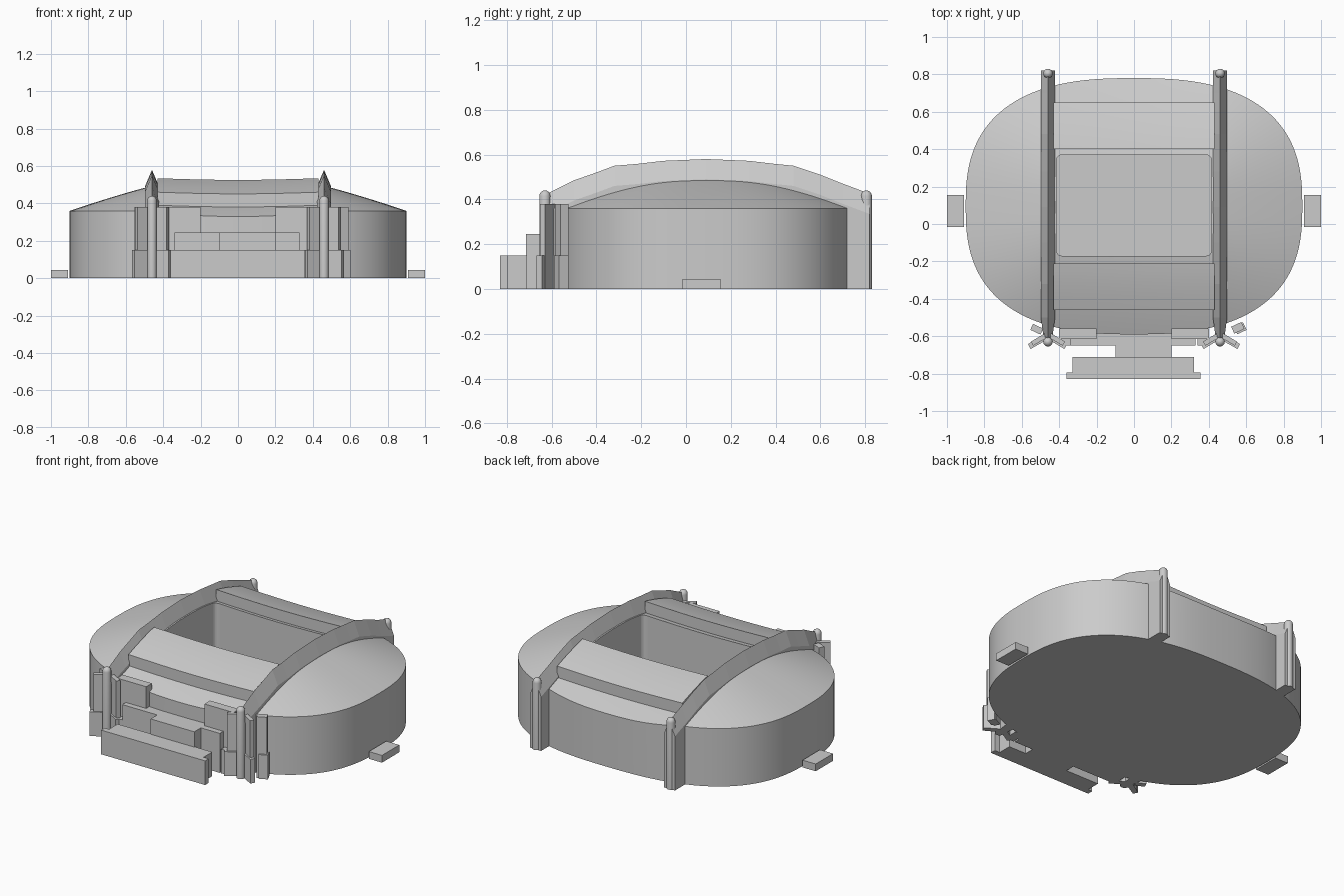
import bpy, bmesh, math
from mathutils import Matrix, Vector

if "Cube" in bpy.data.objects:
    bpy.data.objects.remove(bpy.data.objects["Cube"])

CY, RX, RY, N = 0.095, 0.90, 0.685, 2.6   # superellipse plan


def make(name, bm, smooth=None):
    bmesh.ops.recalc_face_normals(bm, faces=bm.faces)
    me = bpy.data.meshes.new(name)
    bm.to_mesh(me)
    bm.free()
    ob = bpy.data.objects.new(name, me)
    bpy.context.collection.objects.link(ob)
    if smooth:
        bpy.ops.object.select_all(action='DESELECT')
        ob.select_set(True)
        bpy.context.view_layer.objects.active = ob
        bpy.ops.object.shade_smooth_by_angle(angle=math.radians(smooth))
    return ob


def box(name, x0, x1, y0, y1, z0, z1, rot=0):
    bm = bmesh.new()
    c = Vector(((x0 + x1) / 2, (y0 + y1) / 2, (z0 + z1) / 2))
    m = Matrix.Translation(c) @ Matrix.Rotation(rot, 4, 'Z') @ Matrix.Diagonal((x1 - x0, y1 - y0, z1 - z0, 1))
    bmesh.ops.create_cube(bm, size=1, matrix=m)
    return make(name, bm)


def wall(name, a, b, t, h):
    # thin upright wall between two plan points
    cx, cy = (a[0] + b[0]) / 2, (a[1] + b[1]) / 2
    L = math.dist(a, b)
    return box(name, cx - L / 2, cx + L / 2, cy - t / 2, cy + t / 2, 0, h,
               math.atan2(b[1] - a[1], b[0] - a[0]))


def loft(name, sections, smooth=None):
    # closed sections joined in order, with end caps
    bm = bmesh.new()
    rows = [[bm.verts.new(p) for p in s] for s in sections]
    n = len(rows[0])
    for r, q in zip(rows, rows[1:]):
        for i in range(n):
            bm.faces.new((r[i], r[(i + 1) % n], q[(i + 1) % n], q[i]))
    bm.faces.new(rows[0])
    bm.faces.new(rows[-1])
    return make(name, bm, smooth)


def roof_z(x, y):
    # dome, flattened and slightly sagging between the ribs
    ax = max(abs(x), 0.46)
    s = ((ax / RX) ** N + (abs(y - CY) / RY) ** N) ** (1 / N)
    sag = 0.01 * math.cos(x / 0.46 * math.pi / 2) if abs(x) < 0.46 else 0
    return 0.36 + 0.22 * (1 - s ** 1.4) - sag


# stadium body: wall and domed roof
def plan(t, k):
    c, s = math.cos(t), math.sin(t)
    return (k * RX * math.copysign(abs(c) ** (2 / N), c),
            CY + k * RY * math.copysign(abs(s) ** (2 / N), s))


bm = bmesh.new()
SEG, RINGS = 128, 28
angles = [2 * math.pi * i / SEG for i in range(SEG)]
rows = [[bm.verts.new((*plan(t, 1), 0)) for t in angles]]
for j in range(RINGS):
    pts = [plan(t, 1 - j / RINGS) for t in angles]
    rows.append([bm.verts.new((x, y, roof_z(x, y))) for x, y in pts])
for r, q in zip(rows, rows[1:]):
    for i in range(SEG):
        k = (i + 1) % SEG
        bm.faces.new((r[i], r[k], q[k], q[i]))
bm.faces.new(rows[0])
bm.faces.new(rows[-1])
body = make("stadium_body", bm, 30)

# rounded opening over the pitch
outline = []
for cx, cy, a0 in ((0.385, 0.34, 0), (-0.385, 0.34, 90), (-0.385, -0.14, 180), (0.385, -0.14, 270)):
    for i in range(6):
        a = math.radians(a0 + i * 18)
        outline.append((cx + 0.03 * math.cos(a), cy + 0.03 * math.sin(a)))
cutter = loft("opening_cutter", [[(x, y, z) for x, y in outline] for z in (0.05, 1.0)])
mod = body.modifiers.new("opening", 'BOOLEAN')
mod.operation, mod.solver, mod.object = 'DIFFERENCE', 'EXACT', cutter
cutter.hide_render = True
cutter.hide_set(True)

# raised roof panels in front of and behind the opening
for name, y0, y1 in (("front_roof_panel", -0.46, -0.21), ("rear_roof_panel", 0.40, 0.65)):
    secs = []
    for i in range(17):
        x = -0.43 + 0.86 * i / 16
        ys = [y0 + (y1 - y0) * j / 6 for j in range(7)]
        secs.append([(x, y, roof_z(x, y) + 0.07) for y in ys] +
                    [(x, y, roof_z(x, y) - 0.02) for y in reversed(ys)])
    loft(name, secs, 30)

# ridged ribs with round end posts
RIDGE = [(-0.62, 0.425), (-0.5, 0.485), (-0.4, 0.52), (-0.32, 0.55), (-0.22, 0.558), (-0.1, 0.572),
         (0.09, 0.58), (0.28, 0.572), (0.4, 0.558), (0.48, 0.55), (0.6, 0.51), (0.7, 0.47), (0.82, 0.425)]
for side, sx in (("left", -1), ("right", 1)):
    X = sx * 0.46
    secs = []
    for i, (y, z) in enumerate(RIDGE):
        w = 0.022 if i == 0 else 0.038
        secs.append([(X - w, y, 0), (X + w, y, 0), (X + w, y, z - 0.09), (X, y, z), (X - w, y, z - 0.09)])
    loft(side + "_rib", secs)
    for end, y in (("front", -0.63), ("rear", 0.805)):
        secs = [[(X + r * math.cos(a), y + r * math.sin(a), z)
                 for a in [math.pi * k / 8 for k in range(16)]]
                for r, z in [(0.025, 0)] + [(0.025 * math.cos(t), 0.415 + 0.025 * math.sin(t))
                                            for t in (0, 0.4, 0.8, 1.2, 1.5)]]
        loft(f"{side}_{end}_post", secs, 40)

    # folded entrance walls around the front post
    wall(side + "_outer_fin", (X + sx * 0.01, -0.595), (X + sx * 0.085, -0.64), 0.025, 0.38)
    wall(side + "_outer_fin_base", (X + sx * 0.02, -0.61), (X + sx * 0.10, -0.655), 0.03, 0.15)
    wall(side + "_inner_fin", (X - sx * 0.01, -0.595), (X - sx * 0.085, -0.64), 0.025, 0.38)
    wall(side + "_inner_fin_base", (X - sx * 0.02, -0.61), (X - sx * 0.095, -0.655), 0.03, 0.15)
    xs = sorted((sx * 0.20, sx * 0.40))
    box(side + "_upper_wall", *xs, -0.615, -0.56, 0, 0.38)
    xs = sorted((sx * 0.34, sx * 0.40))
    box(side + "_wall_return", *xs, -0.65, -0.59, 0, 0.15)
    # small ground tab on each flank
    xs = sorted((sx * 0.91, sx * 1.0))
    box(side + "_ground_tab", *xs, -0.015, 0.155, 0, 0.045)

# tower blocks beside the entrance
box("right_tower", 0.525, 0.585, -0.575, -0.535, 0, 0.38, math.radians(25))
box("right_tower_base", 0.54, 0.595, -0.58, -0.535, 0, 0.15, math.radians(25))
box("left_tower", -0.55, -0.49, -0.58, -0.545, 0, 0.38, math.radians(-25))

# entrance building
box("entrance_band", -0.34, 0.33, -0.65, -0.57, 0, 0.245)
box("entrance_link", -0.10, 0.20, -0.715, -0.64, 0, 0.245)
box("front_block_back", -0.33, 0.32, -0.80, -0.71, 0, 0.15)
box("front_block", -0.36, 0.355, -0.83, -0.795, 0, 0.15)
